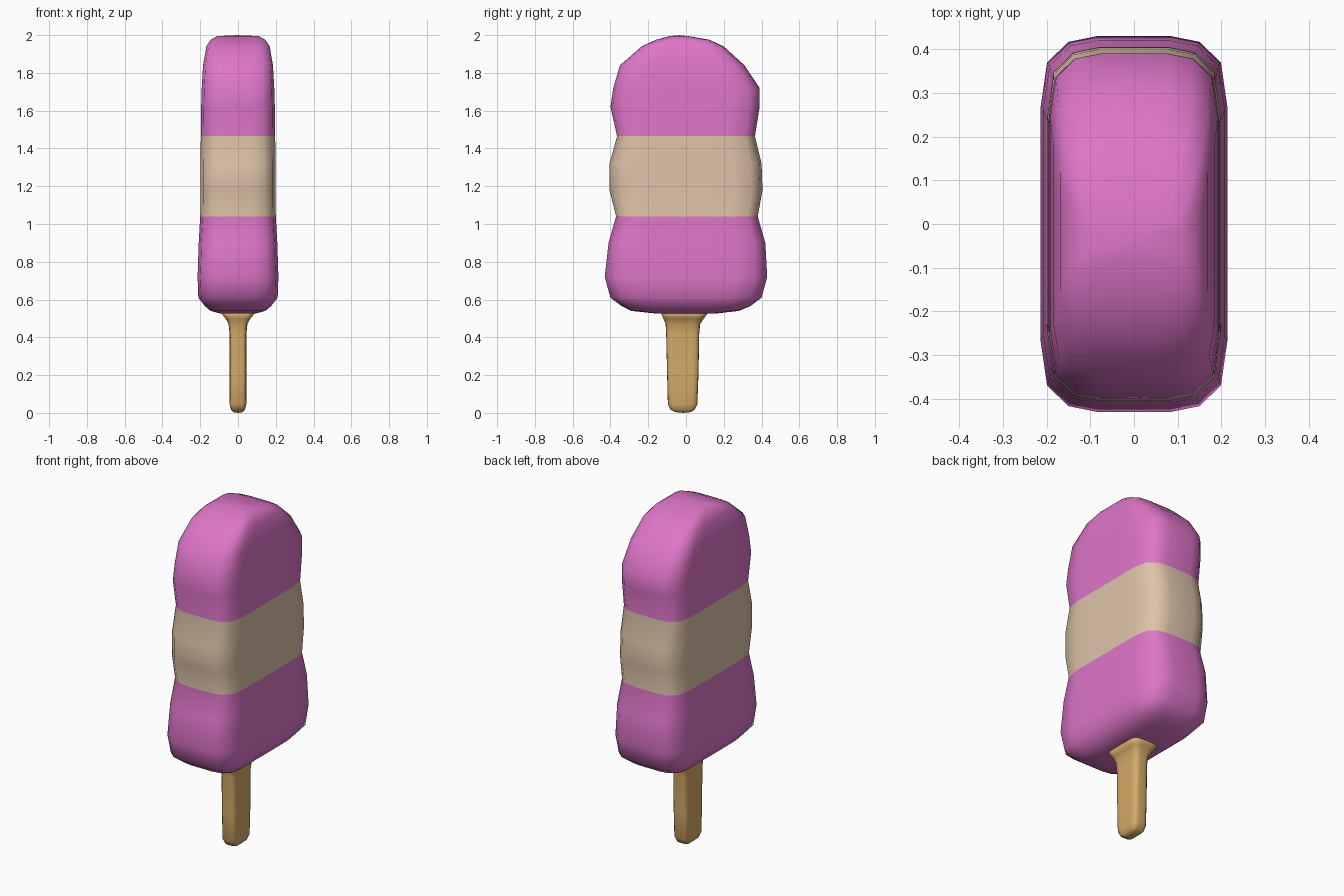
import bpy, bmesh

cube = bpy.data.objects.get("Cube")
if cube:
    bpy.data.objects.remove(cube)


def material(name, rgb):
    mat = bpy.data.materials.new(name)
    mat.use_nodes = True
    mat.diffuse_color = (*rgb, 1)
    mat.node_tree.nodes["Principled BSDF"].inputs["Base Color"].default_value = (*rgb, 1)
    return mat


pink = material("pink ice", (0.73, 0.18, 0.58))
cream = material("cream ice", (0.73, 0.55, 0.40))
wood = material("wood", (0.67, 0.41, 0.14))

# Rounded rectangle cross-section: one quarter mirrored round
quarter = [(1, 0), (1, .33), (1, .62), (.93, .86), (.7, .97), (.4, 1)]
half = quarter + [(0, 1)] + [(-x, y) for x, y in reversed(quarter[1:])]
section = half + [(-x, -y) for x, y in half]


def loft(name, rings, mats, caps, rule=lambda z: 0):
    """Stack sections (z, front y, back y, half width) and close with cap points."""
    bm = bmesh.new()
    loops = []
    for z, y0, y1, w in rings:
        mid, depth = (y0 + y1) / 2, (y1 - y0) / 2
        loops.append([bm.verts.new((x * w, mid + y * depth, z)) for x, y in section])
    n = len(section)
    for a, b in zip(loops, loops[1:]):
        for i in range(n):
            j = (i + 1) % n
            bm.faces.new((a[i], a[j], b[j], b[i]))
    for loop, ring, z in ((loops[0], rings[0], caps[0]), (loops[-1], rings[-1], caps[1])):
        tip = bm.verts.new((0, (ring[1] + ring[2]) / 2, z))
        for i in range(n):
            bm.faces.new((loop[i], loop[(i + 1) % n], tip))
    bmesh.ops.recalc_face_normals(bm, faces=bm.faces)
    for f in bm.faces:
        f.material_index = rule(f.calc_center_median().z)
        f.smooth = True
    mesh = bpy.data.meshes.new(name)
    bm.to_mesh(mesh)
    bm.free()
    for m in mats:
        mesh.materials.append(m)
    obj = bpy.data.objects.new(name, mesh)
    bpy.context.collection.objects.link(obj)
    return obj


# Three bulging blocks of ice with a cream band in the middle
ice_rings = [
    (.525, -.15, .15, .09), (.54, -.29, .28, .145), (.565, -.34, .34, .175),
    (.61, -.4, .4, .21), (.72, -.43, .43, .214), (.9, -.41, .42, .208),
    (1.04, -.37, .38, .2), (1.18, -.405, .405, .198), (1.32, -.405, .4, .198),
    (1.465, -.365, .365, .197), (1.62, -.4, .39, .195), (1.72, -.385, .39, .192),
    (1.84, -.35, .31, .185), (1.94, -.235, .2, .168), (1.975, -.16, .125, .145),
    (1.995, -.085, .01, .11),
]
loft("ice_bar", ice_rings, [pink, cream], (.53, 2.0),
     lambda z: 1 if 1.04 < z < 1.465 else 0)

# Flat stick with a rounded foot and a flared neck
stick_rings = [
    (.004, -.055, .025, .025), (.015, -.08, .045, .036), (.045, -.096, .06, .044),
    (.2, -.1, .066, .045), (.42, -.105, .07, .045), (.47, -.108, .075, .05),
    (.5, -.12, .095, .066), (.535, -.135, .12, .095),
]
loft("stick", stick_rings, [wood], (0, .54))
